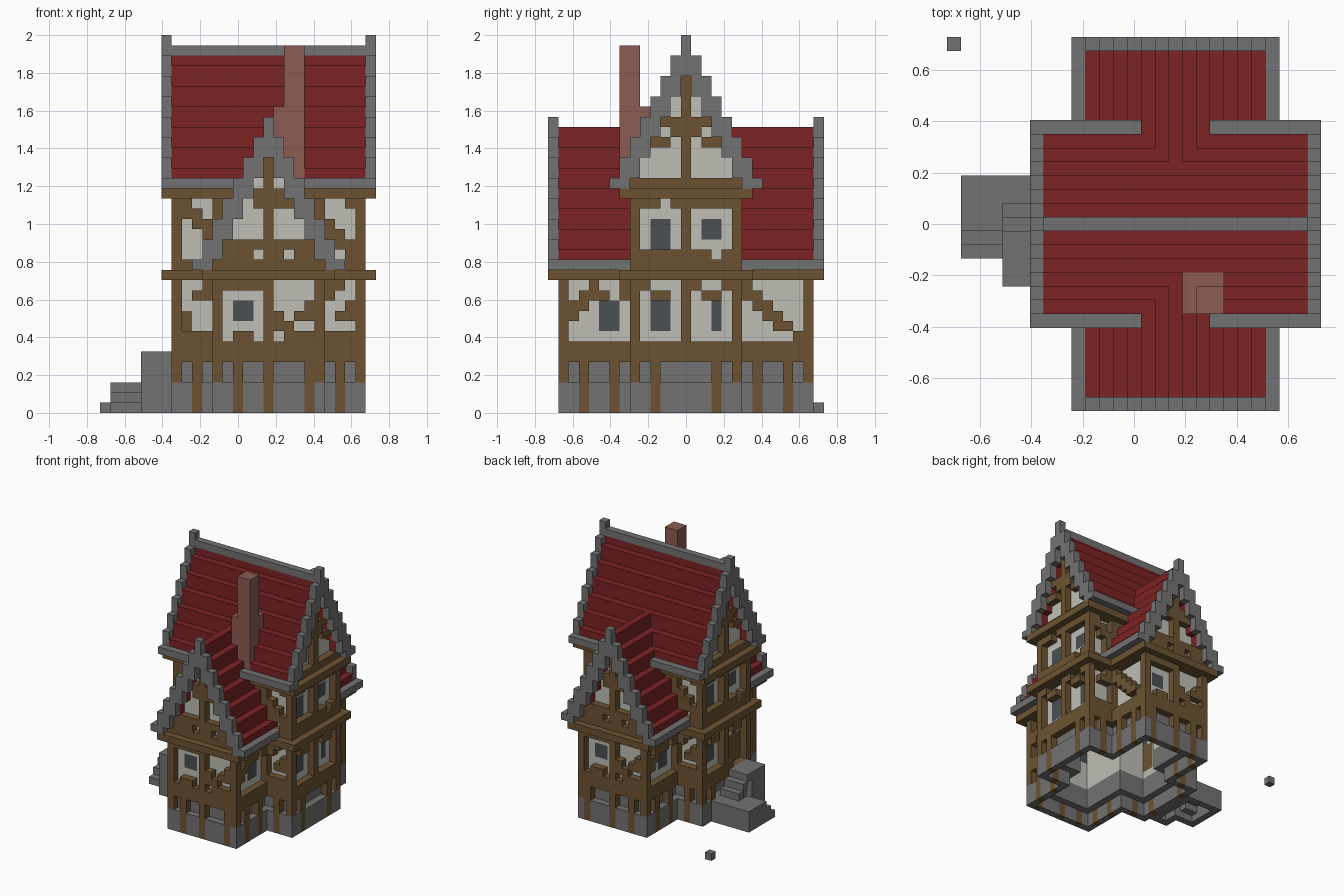
import bpy, bmesh
from mathutils import Vector

if "Cube" in bpy.data.objects:
    bpy.data.objects.remove(bpy.data.objects["Cube"], do_unlink=True)

UNIT = 2 / 37          # size of one building block
CX, CY = 16, 13        # ridge lines of the wing and of the main house
STEPS = [(1, 0, 0), (-1, 0, 0), (0, 1, 0), (0, -1, 0), (0, 0, 1), (0, 0, -1)]
grid = {}              # block position -> part name


def put(part, cells, low, high, keep=False):
    """Fill columns of blocks from low up to (not including) high."""
    for i, j in cells:
        for k in range(low, high):
            if not (keep and (i, j, k) in grid):
                grid[i, j, k] = part


def rect(x0, x1, y0, y1):
    return {(i, j) for i in range(x0, x1) for j in range(y0, y1)}


def ring3(c):
    return {(c[0] + a, c[1] + b) for a in (-1, 0, 1) for b in (-1, 0, 1)}


def shrink(area):
    return {c for c in area if ring3(c) <= area}


def grow(area):
    return {n for c in area for n in ring3(c)}


# Footprints
main = rect(7, 26, 8, 19)
wing = rect(11, 22, 1, 26)
cross = main | wing
cross_outer = cross - shrink(cross)
cross_inner = shrink(cross) - shrink(shrink(cross))
main_outer = main - shrink(main)
main_inner = shrink(main) - shrink(shrink(main))

# Stone base with timber posts in its face
put("stone_base", cross_outer, 0, 3)
put("stone_base", cross_inner, 2, 5)
for i, j in cross_outer:
    open_x = (i - 1, j) not in cross or (i + 1, j) not in cross
    open_y = (i, j - 1) not in cross or (i, j + 1) not in cross
    if open_x and open_y:
        put("timber_frame", [(i, j)], 3, 5)
    elif (open_y and i in (9, 13, 16, 20, 23)) or (open_x and j in (3, 6, 10, 16, 20, 23)):
        put("timber_frame", [(i, j)], 0, 5)

# Two storeys: timber outside, plaster behind it
put("timber_frame", cross_outer, 5, 14)
put("plaster_walls", cross_inner, 5, 14)
put("timber_frame", main_outer, 14, 23)
put("plaster_walls", main_inner, 14, 23)
put("timber_frame", cross_outer - main, 14, 15)

# Gable walls
for d in range(-5, 6):
    for outer, inner in ((25, 24), (7, 8)):
        put("timber_frame", [(outer, CY + d)], 22, 33 - 2 * abs(d))
        put("plaster_walls", [(inner, CY + d)], 22, 33 - 2 * abs(d))
    for outer, inner in ((1, 2), (25, 24)):
        put("timber_frame", [(CX + d, outer)], 14, 25 - 2 * abs(d))
        put("plaster_walls", [(CX + d, inner)], 14, 25 - 2 * abs(d))

# Projecting beams above each storey
put("timber_beams", grow(cross) - cross, 13, 14)
put("timber_beams", grow(main) - main, 21, 22)


def facade(start, along, inward, top, rows):
    """Open panels in the timber: '.' shows plaster, 'o' glass; repeat on the opposite side."""
    for r, row in enumerate(rows.split()):
        for n, mark in enumerate(row):
            if mark == "#":
                continue
            i = start[0] + along[0] * n
            j = start[1] + along[1] * n
            a, b = i + inward[0], j + inward[1]
            for flip in (False, True):
                outer = (2 * CX - i, 2 * CY - j, top - r) if flip else (i, j, top - r)
                inner = (2 * CX - a, 2 * CY - b, top - r) if flip else (a, b, top - r)
                if outer in grid:
                    del grid[outer]
                    grid[inner] = "window_panes" if mark == "o" else "plaster_walls"


X, Y, IN_X = (1, 0), (0, 1), (-1, 0)
# Main end walls: lower storey, upper storey, gable
facade((25, 8), Y, IN_X, 12, """
##...##..##
#.##.#.##.#
#.oo.#..o.#
#.oo.#..o.#
#.oo.#..o.#
#....#....#""")
facade((25, 8), Y, IN_X, 20, """
###.#######
#....#....#
#.oo.#.oo.#
#.oo.#.oo.#
#.oo.#....#
########.##""")
facade((25, 8), Y, IN_X, 30, """
####.#.####
####.#.####
###########
###.###.###
####.#.####
##...#...##
#....#....#
#....#....#""")
# Wing end walls: lower storey and gable
facade((11, 1), X, Y, 12, """
######....#
#....#....#
#.oo.#...##
#.oo.##.###
#....###..#
#.##.#.####""")
facade((11, 1), X, Y, 22, """
####.#.####
###########
###.#######
###..#..###
##...#...##
##...#...##
###########
####.##.###""")
# Main long walls beside the wing
facade((7, 8), X, Y, 12, "#..# #.## #... #... #...")
facade((22, 8), X, Y, 12, "##.# #..# ..## .### ...#")
facade((7, 8), X, Y, 20, "##.. ###. #.## #..# #..# #..#")
facade((22, 8), X, Y, 20, "..## ...# #..# ##.# #### ..##")
# Wing side walls
facade((21, 1), Y, IN_X, 12, "#..#..# #.###.# ###.oo. ##..oo. #...oo. #......")
facade((21, 19), Y, IN_X, 12, "#.....# ##....# .##...# ..##..# ...##.# .....##")

# Recessed door at the head of the steps
for j in range(9, 12):
    for k in range(6, 10):
        grid.pop((7, j, k), None)
        grid[8, j, k] = "door"

# Stepped roofs
for d in range(-6, 7):
    h = 2 * abs(d)
    put("main_roof", rect(7, 26, CY + d, CY + d + 1), max(22, 33 - h), 36 - h)
    for j in range(1, 26):
        m = abs(j - CY)
        low = max(14, 25 - h)
        if m < 5:
            low = max(low, 33 - 2 * m)
        put("wing_roof", [(CX + d, j)], low, 28 - h, keep=True)
put("ridge_cap", rect(7, 26, CY, CY + 1), 35, 36)

# Stone gable copings and eaves
for d in range(-7, 8):
    h = 2 * abs(d)
    put("main_coping", [(6, CY + d), (26, CY + d)], max(22, 33 - h), 37 - h)
    put("wing_coping", [(CX + d, 0), (CX + d, 26)], max(14, 25 - h), 29 - h)
for d in (-7, 7):
    put("main_coping", rect(7, 26, CY + d, CY + d + 1), 22, 23, keep=True)
    put("wing_coping", rect(CX + d, CX + d + 1, 1, 8), 14, 15, keep=True)
    put("wing_coping", rect(CX + d, CX + d + 1, 19, 26), 14, 15, keep=True)

# Chimney
put("chimney", rect(17, 20, 7, 10), 23, 30)
put("chimney", rect(18, 20, 7, 9), 30, 36)

# Turning steps, hollow underneath
heights = {}
for x0, x1, y0, y1, top in ((4, 7, 9, 13, 6), (4, 7, 13, 14, 5), (4, 7, 14, 15, 4),
                            (1, 7, 15, 17, 3), (1, 4, 13, 15, 3), (1, 4, 12, 13, 2), (1, 4, 11, 12, 1)):
    heights.update({c: top for c in rect(x0, x1, y0, y1)})
hollow = shrink(set(heights))
for c, top in heights.items():
    put("entrance_steps", [c], top - 1 if c in hollow else 0, top)
put("loose_stone", [(0, 26)], 0, 1)


def material(name, rgb):
    m = bpy.data.materials.new(name)
    m.use_nodes = True
    m.diffuse_color = (*rgb, 1)
    m.node_tree.nodes["Principled BSDF"].inputs["Base Color"].default_value = (*rgb, 1)
    return m


stone = material("grey stone", (0.17, 0.17, 0.17))
wood = material("brown timber", (0.15, 0.086, 0.032))
plaster = material("pale plaster", (0.52, 0.52, 0.47))
glass = material("dark glass", (0.07, 0.08, 0.085))
tiles = material("red tiles", (0.2, 0.016, 0.017))
brick = material("chimney brick", (0.26, 0.107, 0.085))
finish = {"timber_frame": wood, "timber_beams": wood, "door": wood, "plaster_walls": plaster,
          "window_panes": glass, "main_roof": tiles, "wing_roof": tiles, "chimney": brick}


# Skin the exposed sides of the blocks, one object per part
def skin(part):
    bm = bmesh.new()
    for cell in [c for c, p in grid.items() if p == part]:
        centre = Vector(cell) + Vector((0.5, 0.5, 0.5))
        for step in STEPS:
            n = Vector(step)
            if tuple(a + b for a, b in zip(cell, step)) in grid:
                continue
            u = Vector((n.y, n.z, n.x)) / 2
            w = n.cross(u)
            mid = centre + n / 2
            corners = (mid - u - w, mid + u - w, mid + u + w, mid - u + w)
            bm.faces.new([bm.verts.new((p - Vector((13.5, 13.5, 0))) * UNIT) for p in corners])
    bmesh.ops.remove_doubles(bm, verts=bm.verts[:], dist=UNIT / 100)
    mesh = bpy.data.meshes.new(part)
    bm.to_mesh(mesh)
    bm.free()
    mesh.materials.append(finish.get(part, stone))
    bpy.context.collection.objects.link(bpy.data.objects.new(part, mesh))


for part in sorted(set(grid.values())):
    skin(part)
